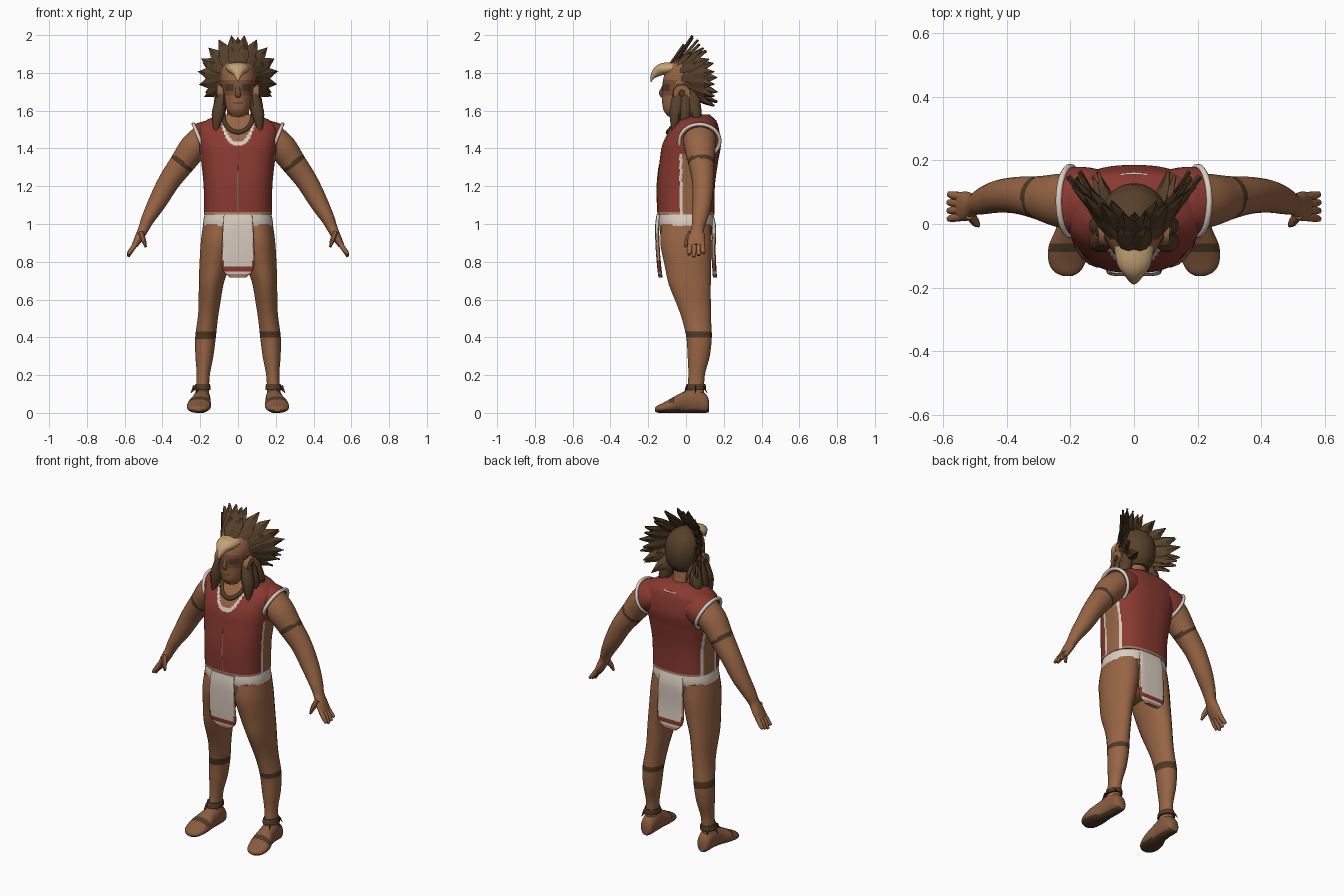
import bpy, bmesh, math
from mathutils import Vector

if "Cube" in bpy.data.objects:
    bpy.data.objects.remove(bpy.data.objects["Cube"])

X, Y, Z = Vector((1, 0, 0)), Vector((0, 1, 0)), Vector((0, 0, 1))
COLOURS = {
    "skin": (.31, .13, .058), "face_paint": (.19, .08, .038), "vest_red": (.25, .042, .03),
    "cream_cloth": (.70, .61, .53), "feather_brown": (.094, .052, .023), "beak_tan": (.56, .37, .18),
    "shoe_leather": (.25, .105, .05), "trim_tan": (.42, .22, .12), "band_brown": (.075, .042, .02),
}
MATS = {}
for key, rgb in COLOURS.items():
    m = bpy.data.materials.new(key)
    m.use_nodes = True
    m.diffuse_color = (*rgb, 1)
    bsdf = m.node_tree.nodes["Principled BSDF"]
    bsdf.inputs["Base Color"].default_value = (*rgb, 1)
    bsdf.inputs["Roughness"].default_value = .8
    MATS[key] = m


def refine(pts, steps):
    """Catmull-Rom interpolation of centre and radius rows."""
    out = []
    for i in range(len(pts) - 1):
        a, b, c, d = (pts[max(i - 1, 0)], pts[i], pts[i + 1], pts[min(i + 2, len(pts) - 1)])
        for k in range(steps):
            t = k / steps
            out.append([.5 * (2 * q + (r - p) * t + (2 * p - 5 * q + 4 * r - s) * t * t
                              + (3 * q - p - 3 * r + s) * t ** 3) for p, q, r, s in zip(a, b, c, d)])
    return out + [list(pts[-1])]


def tube(name, pts, colour, n=20, p=2, steps=4, axis=None, ref=Y, s=1, flat=False):
    """Loft rows of (x, y, z, ru, rv); colour is a name or a rule on the face centre."""
    rows = refine(pts, steps)
    bm = bmesh.new()
    rings = []
    for i, row in enumerate(rows):
        centre = Vector(row[:3])
        t = axis or (Vector(rows[min(i + 1, len(rows) - 1)][:3]) - Vector(rows[max(i - 1, 0)][:3])).normalized()
        v = (ref - t * ref.dot(t)).normalized()
        u = v.cross(t)
        ring = []
        for k in range(n):
            a = 2 * math.pi * (k if n == 4 else k + .5) / n
            c, w = math.cos(a), math.sin(a)
            co = centre + u * max(row[3], .001) * math.copysign(abs(c) ** (2 / p), c) \
                + v * max(row[4], .001) * math.copysign(abs(w) ** (2 / p), w)
            ring.append(bm.verts.new((co.x * s, co.y, co.z)))
        rings.append(ring)
    for a, b in zip(rings, rings[1:]):
        for k in range(n):
            bm.faces.new((a[k], a[(k + 1) % n], b[(k + 1) % n], b[k]))
    bm.faces.new(rings[0])
    bm.faces.new(rings[-1])
    bmesh.ops.recalc_face_normals(bm, faces=bm.faces)
    me = bpy.data.meshes.new(name)
    used = []
    for f in bm.faces:
        key = colour(f.calc_center_median()) if callable(colour) else colour
        if key not in used:
            used.append(key)
            me.materials.append(MATS[key])
        f.material_index = used.index(key)
        f.smooth = not flat
    for e in bm.edges:
        e.smooth = e.calc_face_angle(0) < .8
    bm.to_mesh(me)
    bm.free()
    bpy.context.collection.objects.link(bpy.data.objects.new(name, me))


def loop(name, centre, u, v, radius, colour):
    """Closed round cord on an ellipse spanned by u and v."""
    cu = bpy.data.curves.new(name, "CURVE")
    cu.dimensions = "3D"
    cu.bevel_depth, cu.bevel_resolution = radius, 2
    sp = cu.splines.new("POLY")
    sp.points.add(31)
    for k, pt in enumerate(sp.points):
        a = math.pi * k / 16
        pt.co = (*(Vector(centre) + Vector(u) * math.cos(a) + Vector(v) * math.sin(a)), 1)
    sp.use_cyclic_u = True
    cu.materials.append(MATS[colour])
    bpy.context.collection.objects.link(bpy.data.objects.new(name, cu))


# Vest: neckline and open sides are coloured by position
def vest_rule(c):
    neck = (c.x / .075) ** 2 + ((c.z - 1.56) / .125) ** 2
    if c.y < .03 and neck < 1.4:
        return "skin" if neck < 1 else "cream_cloth"
    if abs(c.x) > .12 and c.z < 1.37 and -.035 < c.y < .09:
        return "skin" if -.02 < c.y < .076 else "cream_cloth"
    return "trim_tan" if c.z < 1.06 else "vest_red"


tube("vest", [(0, 0, 1.05, .18, .15), (0, 0, 1.2, .182, .153), (0, .015, 1.33, .195, .155),
              (0, .03, 1.42, .208, .155), (0, .045, 1.5, .212, .13), (0, .055, 1.545, .175, .105),
              (0, .05, 1.58, .095, .075)], vest_rule, n=160, p=2.6, steps=15, axis=Z)
tube("vest_seam", [(0, -.15, 1.06, .005, .003), (0, -.153, 1.2, .005, .003), (0, -.1425, 1.31, .004, .003)],
     "trim_tan", n=4, axis=Z)
loop("back_collar_trim", (0, .09, 1.558), (.1, 0, 0), (0, .068, -.012), .005, "cream_cloth")

# Neck, head and necklace
tube("neck", [(0, .04, 1.5, .065, .065), (0, .02, 1.6, .058, .06), (0, .01, 1.68, .06, .06)],
     "skin", axis=Z)
loop("necklace", (0, -.015, 1.58), (.08, 0, 0), (0, .08, .095), .013, "band_brown")


def head_rule(c):
    if c.z > 1.765:
        return "skin" if c.y < -.01 and c.z < 1.85 else "feather_brown"
    if c.y > .01 and c.z > 1.63:
        return "feather_brown"
    if c.y < -.04 and 1.7 < c.z < 1.745 and .02 < abs(c.x) < .068:
        return "band_brown"
    if c.y < -.04 and 1.632 < c.z < 1.645 and abs(c.x) < .03:
        return "face_paint"
    return "face_paint" if 1.68 < c.z and c.y < -.05 else "skin"


tube("head", [(0, -.06, 1.57, .035, .035), (0, -.05, 1.605, .06, .07), (0, -.022, 1.67, .078, .106),
              (0, -.01, 1.74, .09, .115), (0, 0, 1.8, .093, .112), (0, .005, 1.85, .076, .09),
              (0, .005, 1.885, .02, .03)], head_rule, n=40, steps=6, axis=Z)
tube("nose", [(0, -.118, 1.735, .008, .006), (0, -.128, 1.7, .013, .014), (0, -.125, 1.675, .016, .012),
              (0, -.12, 1.668, .004, .004)], "face_paint", n=10, axis=Z)
tube("beak", [(0, -.07, 1.825, .064, .033), (0, -.125, 1.82, .054, .032), (0, -.155, 1.803, .033, .026),
              (0, -.177, 1.778, .015, .013), (0, -.186, 1.752, .002, .002)], "beak_tan", n=16, ref=Z)
tube("hair_dome", [(0, .025, 1.645, .06, .06), (0, .028, 1.69, .092, .088), (0, .028, 1.77, .102, .1),
                   (0, .02, 1.84, .083, .085), (0, .015, 1.885, .03, .035)],
     "feather_brown", n=28, axis=Z)


# Feather headdress: fans swept back from ear to ear
def feather(name, a, y0, reach, back, width):
    sa, ca = math.sin(a), math.cos(a)
    base = Vector((.075 * sa, y0 + .05 * abs(sa), 1.78 + .075 * ca))
    tip = Vector((reach * sa, back + .13 * min(1, abs(a) / 1.5), 1.79 + reach * ca))
    path = [(*base.lerp(tip, t), w, .007) for t, w in
            ((0, width * .7), (.35, width), (.7, width * .8), (1, .001))]
    tube(name, path, "feather_brown", n=4, steps=1, ref=Y + Vector((sa, 0, ca)) * .3, flat=True)


for row, (count, y0, reach, back, width) in enumerate(
        [(16, -.07, .21, .02, .033), (13, -.05, .185, .035, .034), (12, -.09, .155, -.03, .032)]):
    for k in range(count):
        ang = math.radians(-142 + 284 * k / (count - 1))
        wobble = 1 + .07 * math.sin(k * 2.4)
        feather(f"feather_{row + 1}_{k + 1}", ang, y0, reach * wobble if row else reach, back, width)

# Hips, wrap and hanging cloths
tube("hips", [(0, .005, .82, .06, .06), (0, .003, .88, .13, .115), (0, 0, .95, .175, .138),
              (0, 0, 1.06, .175, .142)], "skin", n=32, p=2.3, axis=Z)
tube("hip_wrap", [(0, 0, .99, .186, .147), (0, 0, 1.02, .184, .15), (0, 0, 1.065, .174, .145)],
     "cream_cloth", n=40, p=2.4, axis=Z)


def cloth_rule(c):
    if .752 < c.z < .778 or (abs(c.x) > .076 and .752 < c.z < .81):
        return "vest_red"
    return "trim_tan" if c.z < .735 or (abs(c.x) > .079 and c.z < .95) else "cream_cloth"


for name, ys in (("front_cloth", (-.145, -.153, -.149, -.141, -.135)), ("back_cloth", (.135, .148, .146, .15, .153))):
    tube(name, [(0, y, z, w, .011) for y, z, w in
                zip(ys, (1.05, .98, .86, .765, .718), (.075, .08, .086, .084, .045))],
         cloth_rule, n=40, p=3.5, steps=8, axis=Z)


# Limbs
def leg_rule(c):
    return "band_brown" if .395 < c.z < .432 else "skin"


def arm_rule(c):
    return "band_brown" if abs((abs(c.x) - .3) * .6 - (c.z - 1.322) * .8) < .012 else "skin"


def foot_rule(c):
    if c.z < .018 or (c.z > .05 and -.085 < c.y < -.06):
        return "band_brown"
    return "shoe_leather"


for side, s in (("left", 1), ("right", -1)):
    tube(side + "_leg", [(.1, 0, 1.0, .085, .13), (.108, 0, .9, .09, .137), (.125, .01, .78, .08, .124),
                         (.142, .02, .68, .066, .112), (.152, .042, .57, .057, .09),
                         (.16, .055, .5, .054, .078), (.172, .069, .4, .055, .068),
                         (.178, .067, .3, .048, .059), (.184, .056, .2, .035, .044),
                         (.19, .05, .1, .036, .046)], leg_rule, n=24, steps=10, axis=Z, s=s)
    tube(side + "_foot", [(.19, .122, .035, .022, .03), (.19, .105, .05, .038, .05), (.19, .05, .066, .044, .066),
                          (.195, -.01, .057, .049, .057), (.205, -.07, .041, .063, .041),
                          (.21, -.12, .027, .058, .027), (.21, -.15, .02, .04, .019),
                          (.208, -.163, .018, .015, .01)],
         foot_rule, n=28, p=2.2, steps=6, axis=Y, ref=Z, s=s)
    tube(side + "_ankle_cuff", [(.189, .05, .122, .045, .056), (.188, .052, .14, .044, .054),
                                (.187, .053, .152, .039, .049)], "band_brown", n=14, steps=1, axis=Z, s=s)
    for k in range(3):
        dx, dy = math.cos(k - 1), math.sin(k - 1)
        tube(f"{side}_ankle_fringe_{k + 1}", [(.188 + .038 * dx, .05 + .048 * dy, .14, .014, .005),
             (.188 + .062 * dx, .05 + .074 * dy, .105, .001, .001)], "band_brown", n=4, steps=1, s=s, flat=True)

    # Shoulder, arm and hand
    tube(side + "_shoulder", [(.08, .062, 1.475, .075, .098), (.15, .07, 1.458, .091, .108),
                              (.198, .072, 1.44, .095, .107)], "vest_red", n=28, s=s)
    loop(side + "_armhole_trim", (.2 * s, .072, 1.44), (.036 * s, 0, .088), (0, .107, 0), .01, "cream_cloth")
    tube(side + "_arm", [(.16, .072, 1.475, .072, .088), (.232, .074, 1.407, .076, .084), (.295, .082, 1.322, .067, .069),
                         (.365, .09, 1.225, .058, .058), (.427, .086, 1.115, .049, .051),
                         (.475, .072, 1.03, .036, .042), (.5, .062, .975, .028, .034),
                         (.525, .056, .925, .023, .046), (.548, .055, .885, .016, .045)],
         arm_rule, n=24, steps=12, s=s)
    for k in range(4):
        y = .02 + .023 * k
        tip = .824 + .012 * abs(k - 1.2)
        tube(f"{side}_finger_{k + 1}", [(.535, .055 + (y - .055) * .9, .905, .014, .014), (.562, y, .865, .014, .014),
             (.582, y + (k - 1.5) * .003, tip, .008, .009)], "skin", n=8, steps=3, s=s)
    tube(side + "_thumb", [(.515, .03, .955, .016, .018), (.5, .008, .915, .014, .015),
                           (.488, -.004, .878, .006, .007)], "skin", n=8, steps=3, s=s)

    # Ear discs and hanging side locks
    tube(side + "_ear_disc", [(.082, -.022, 1.692, .048, .048), (.112, -.022, 1.692, .045, .045)],
         "skin", n=20, steps=1, axis=X, s=s)
    tube(side + "_ear_stud", [(.11, -.022, 1.692, .018, .018), (.117, -.022, 1.692, .016, .016)],
         "band_brown", n=12, steps=1, axis=X, s=s)
    for k, (y, low) in enumerate(((-.055, 1.49), (-.005, 1.51), (.05, 1.54))):
        tube(f"{side}_side_lock_{k + 1}", [(.078, y * .6, 1.74, .015, .02), (.09, y * .8, 1.66, .033, .036),
             (.106, y, 1.58, .036, .035), (.118, y * 1.2, low, .01, .01)],
             "feather_brown", n=8, steps=3, axis=Z, s=s)
